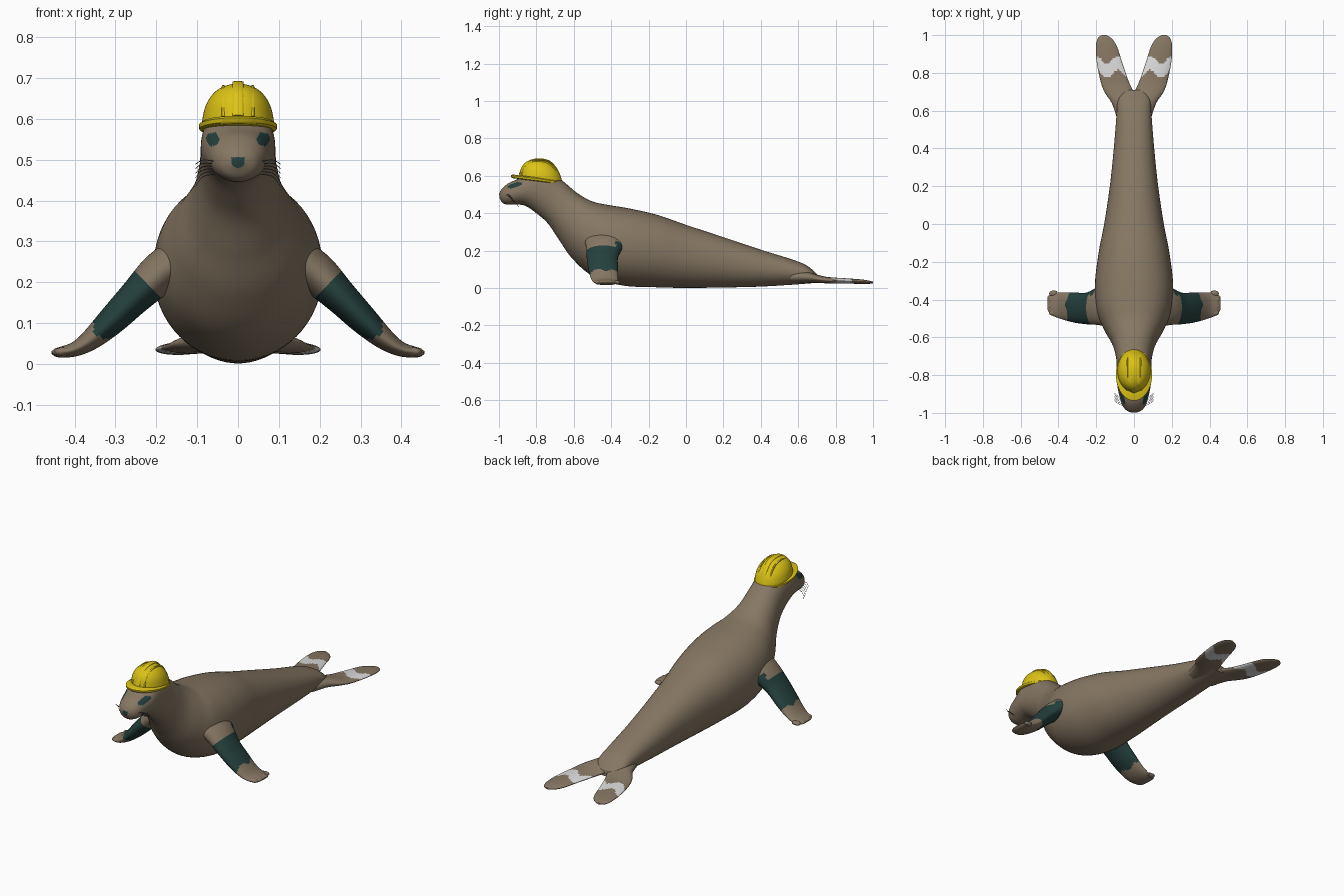
import bpy, bmesh, math
from mathutils import Vector

if "Cube" in bpy.data.objects:
    bpy.data.objects.remove(bpy.data.objects["Cube"])


def material(name, rgb):
    m = bpy.data.materials.new(name)
    m.diffuse_color = (*rgb, 1)
    m.use_nodes = True
    m.node_tree.nodes["Principled BSDF"].inputs["Base Color"].default_value = m.diffuse_color
    return m


FUR = material("brown fur", (0.24, 0.185, 0.125))
GREEN = material("dark green", (0.018, 0.052, 0.047))
YELLOW = material("helmet yellow", (0.72, 0.55, 0.008))
WHITE = material("pale grey", (0.72, 0.72, 0.72))
GREY = material("whisker grey", (0.10, 0.10, 0.10))


def smooth_path(rows, steps):
    """Catmull-Rom interpolation of rows of numbers."""
    out = []
    for i in range(len(rows) - 1):
        p0, p1 = rows[max(i - 1, 0)], rows[i]
        p2, p3 = rows[i + 1], rows[min(i + 2, len(rows) - 1)]
        for k in range(steps):
            t = k / steps
            out.append([0.5 * (2 * b + (c - a) * t + (2 * a - 5 * b + 4 * c - d) * t * t
                               + (3 * b - a - 3 * c + d) * t ** 3)
                        for a, b, c, d in zip(p0, p1, p2, p3)])
    out.append(list(rows[-1]))
    return out


def loft(name, rows, mats, steps=6, sides=32, rule=None, power=2.0):
    """Skin oval rings; each row is centre(3), half-axis u(3), half-axis v(3)."""
    bm = bmesh.new()
    rings = []
    for r in smooth_path(rows, steps):
        c, u, v = Vector(r[:3]), Vector(r[3:6]), Vector(r[6:9])
        ring = []
        for k in range(sides):
            a = math.tau * k / sides
            ca, sa = math.cos(a), math.sin(a)
            if sa > 0:  # fuller upper half
                ca = math.copysign(abs(ca) ** (2 / power), ca)
                sa = sa ** (2 / power)
            ring.append(bm.verts.new(c + u * ca + v * sa))
        rings.append(ring)
    for a, b in zip(rings, rings[1:]):
        for k in range(sides):
            j = (k + 1) % sides
            bm.faces.new((a[k], a[j], b[j], b[k]))
    bm.faces.new(rings[0])
    bm.faces.new(rings[-1])
    bmesh.ops.recalc_face_normals(bm, faces=bm.faces)
    if rule:
        for f in bm.faces:
            f.material_index = rule(f.calc_center_median())
    me = bpy.data.meshes.new(name)
    bm.to_mesh(me)
    bm.free()
    for m in mats:
        me.materials.append(m)
    ob = bpy.data.objects.new(name, me)
    bpy.context.collection.objects.link(ob)
    bpy.ops.object.select_all(action='DESELECT')
    ob.select_set(True)
    bpy.context.view_layer.objects.active = ob
    bpy.ops.object.shade_smooth_by_angle(angle=math.radians(50))
    return ob


# Body: back (y, z), belly (y, z), half-width
BODY = [(-.999, .505, -.997, .48, .016), (-.985, .53, -.98, .455, .045),
        (-.95, .56, -.95, .446, .066), (-.90, .583, -.89, .446, .081),
        (-.83, .625, -.85, .435, .09), (-.74, .625, -.80, .40, .092),
        (-.66, .573, -.74, .347, .096), (-.58, .507, -.68, .26, .116),
        (-.50, .463, -.61, .16, .158), (-.42, .445, -.50, .065, .197),
        (-.30, .425, -.34, .014, .207), (-.15, .39, -.15, .004, .187),
        (0, .338, 0, .001, .158), (.2, .272, .2, .003, .128),
        (.4, .205, .4, .008, .107), (.57, .152, .57, .018, .093),
        (.65, .118, .66, .025, .086), (.71, .065, .71, .03, .06)]


def face_marks(c):
    eye = c.y < -.87 and math.hypot(abs(c.x) - .062, c.z - .55) < .017
    nose = c.y < -.975 and abs(c.x) < .016 and abs(c.z - .497) < .009
    return 1 if eye or nose else 0


loft("body", [(0, (a + c) / 2, (b + d) / 2, w, 0, 0, 0, (a - c) / 2, (b - d) / 2)
              for a, b, c, d, w in BODY], [FUR, GREEN], 9, 64, face_marks, 2.25)

# Front flippers: x, y, z, half-width, half-thickness, downward angle
ARM = [(.12, -.43, .265, .12, .06, 35), (.19, -.435, .222, .10, .052, 42),
       (.25, -.447, .165, .084, .042, 46), (.31, -.443, .105, .08, .035, 44),
       (.36, -.437, .06, .074, .026, 36), (.40, -.43, .036, .068, .018, 18),
       (.44, -.425, .028, .056, .012, 0), (.457, -.42, .028, .035, .003, 0)]


def sleeve(c):
    s = abs(c.x) - c.z
    start = -.04 if c.y > -.375 else .03
    return 1 if start < s < .262 + .012 * math.sin(c.y * 70) else 0


# Hind flippers: x, y, z, half-width, half-thickness
TAIL = [(.045, .56, .06, .045, .03), (.05, .64, .058, .068, .03),
        (.08, .70, .05, .077, .022), (.104, .76, .042, .074, .017),
        (.131, .86, .038, .067, .014), (.146, .94, .034, .056, .012),
        (.155, .982, .031, .037, .008), (.16, 1.0, .03, .012, .004)]


def pale_band(c):
    return 1 if .795 < c.y + .02 * math.sin(abs(c.x) * 55) < .868 else 0


for s, side in ((-1, "right"), (1, "left")):
    rows = []
    for x, y, z, w, t, deg in ARM:
        a = math.radians(deg)
        rows.append((s * x, y, z, 0, w, 0, s * t * math.sin(a), 0, t * math.cos(a)))
    loft("front_flipper_" + side, rows, [FUR, GREEN], 8, 40, sleeve)
    # Toes along the flipper tip
    for i in range(4):
        y = -.47 + .034 * i
        loft(f"toe_{side}_{i}", [(s * (.415 + dx - .005 * abs(i - 1.5)), y, .03,
                                  0, .016 * k, 0, 0, 0, .011 * k)
                                 for dx, k in ((0, .8), (.02, 1), (.036, .7), (.042, .1))],
             [FUR], 3, 12)
    loft("hind_flipper_" + side, [(s * x, y, z, w, 0, 0, 0, 0, t)
                                  for x, y, z, w, t in TAIL],
         [FUR, WHITE], 10, 40, pale_band)
    # Whiskers
    for i in range(6):
        y, z = -.965 + .008 * i, .495 - .006 * i
        pts = ((.05, 0, 0), (.085, .015, .004 - .002 * i), (.104, .03, -.006 - .005 * i))
        loft(f"whisker_{side}_{i}", [(s * px, y + py, z + pz, 0, .0012, 0, 0, 0, .0012)
                                     for px, py, pz in pts], [GREY], 4, 5)

# Helmet dome: y, z, half-width, half-length, slope
DOME = [(-.777, .58, .088, .114, -.127), (-.777, .60, .087, .111, -.127),
        (-.779, .63, .08, .101, -.12), (-.782, .655, .066, .084, -.10),
        (-.785, .673, .047, .062, -.07), (-.785, .683, .024, .034, -.03),
        (-.785, .686, .003, .004, 0)]
loft("helmet_dome", [(0, y, z, rx, 0, 0, 0, ry, m * ry) for y, z, rx, ry, m in DOME],
     [YELLOW], 5, 48)

# Helmet brim, reaching forward as a peak
BRIM = [(.568, .088, .131), (.572, .095, .138), (.582, .096, .139), (.588, .088, .130)]
loft("helmet_brim", [(0, -.797, z + .003, rx, 0, 0, 0, ry, -.127 * ry)
                     for z, rx, ry in BRIM], [YELLOW], 1, 48)

# Helmet ridges over the crown
ARC = [(-.889, .607), (-.868, .655), (-.83, .681), (-.78, .688),
       (-.73, .676), (-.69, .632), (-.672, .585)]
for x, k, w in ((0, 1, .014), (-.036, .9, .004), (.036, .9, .004)):
    rows = []
    for y, z in ARC:
        n = Vector((0, y + .78, (z - .56))).normalized() * .005
        rows.append((x, -.78 + (y + .78) * k, .585 + (z - .585) * k, w, 0, 0, *n))
    loft("helmet_ridge", rows, [YELLOW], 4, 12, None, 3)
